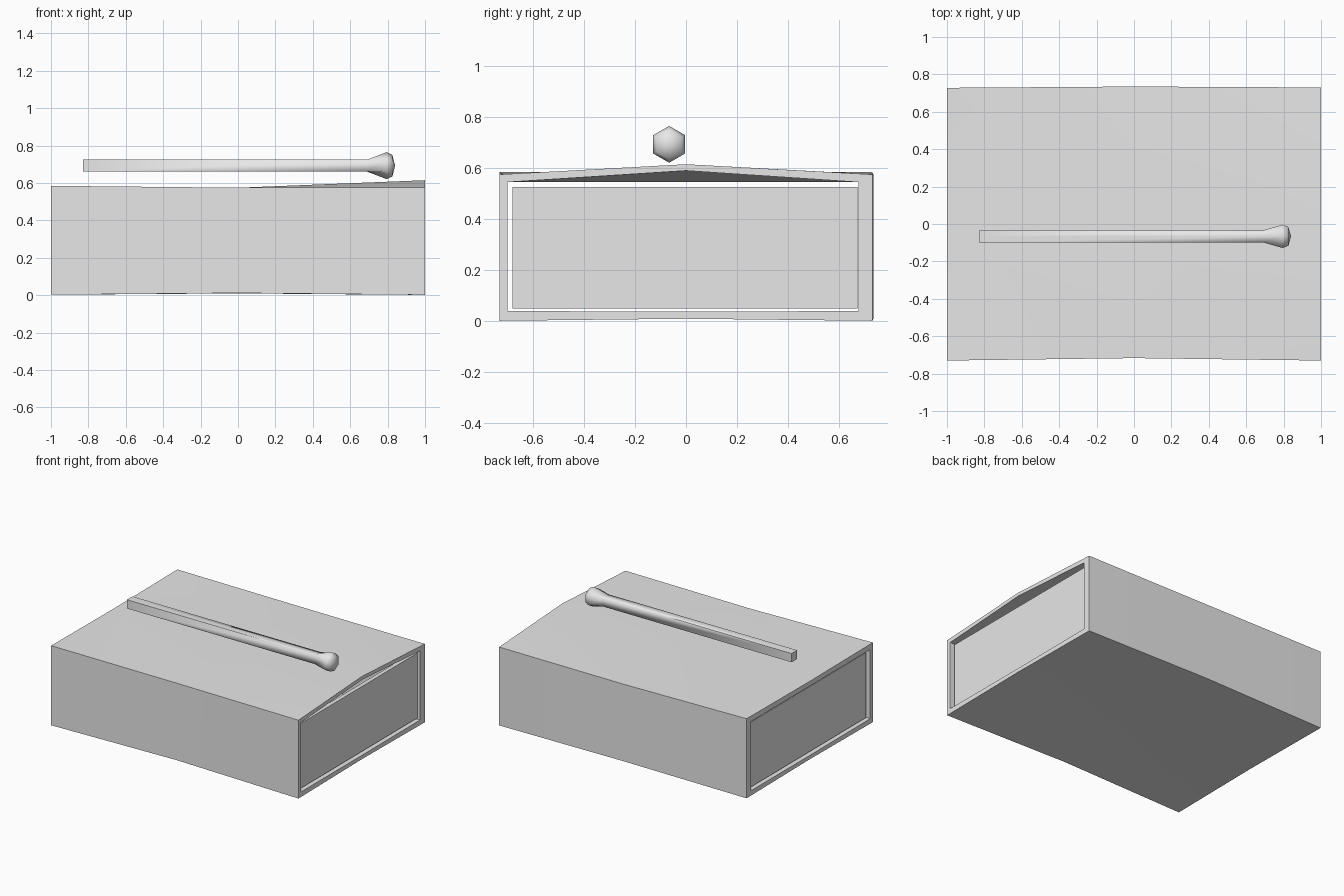
import bpy, bmesh, math

cube = bpy.data.objects.get("Cube")
if cube:
    bpy.data.objects.remove(cube, do_unlink=True)

grey = bpy.data.materials.new("plain grey")
grey.use_nodes = True
grey.diffuse_color = (0.8, 0.8, 0.8, 1)
grey.node_tree.nodes["Principled BSDF"].inputs["Base Color"].default_value = (0.8, 0.8, 0.8, 1)


def finish(name, bm, angle):
    bmesh.ops.recalc_face_normals(bm, faces=bm.faces)
    mesh = bpy.data.meshes.new(name)
    bm.to_mesh(mesh)
    bm.free()
    mesh.materials.append(grey)
    obj = bpy.data.objects.new(name, mesh)
    bpy.context.collection.objects.link(obj)
    bpy.ops.object.select_all(action='DESELECT')
    obj.select_set(True)
    bpy.context.view_layer.objects.active = obj
    bpy.ops.object.shade_smooth_by_angle(angle=math.radians(angle))
    return obj


def bridge(bm, a, b):
    n = len(a)
    for i in range(n):
        j = (i + 1) % n
        bm.faces.new((a[i], a[j], b[j], b[i]))


def loft(bm, sections):
    """Skin a list of closed rings of points."""
    rings = [[bm.verts.new(p) for p in s] for s in sections]
    for a, b in zip(rings, rings[1:]):
        bridge(bm, a, b)
    return rings


# Sleeve: open tube of card, slightly warped, roof lifted at one end
def sleeve_ring(x, front, back, floor, side_top, ridge):
    return [(x, front, floor), (x, 0, 0.01), (x, back, floor),
            (x, back, side_top), (x, 0, ridge), (x, front, side_top)]


bm = bmesh.new()
outer = loft(bm, [sleeve_ring(-1, -0.73, 0.728, 0.003, 0.585, 0.58),
                  sleeve_ring(0, -0.717, 0.735, 0.012, 0.575, 0.575),
                  sleeve_ring(1, -0.73, 0.73, 0.002, 0.575, 0.615)])
inner = loft(bm, [sleeve_ring(x, -0.7, 0.675, 0.04, 0.545, r)
                  for x, r in ((-1, 0.545), (0, 0.545), (1, 0.59))])
for ring in inner:
    ring[1].co.z = 0.038
for end in (0, -1):
    bridge(bm, outer[end], inner[end])
finish("sleeve", bm, 20)


# Tray: open-topped drawer inside the sleeve
bm = bmesh.new()


def rect(x, front, back, z):
    return [(-x, front, z), (x, front, z), (x, back, z), (-x, back, z)]


rings = loft(bm, [rect(0.98, -0.68, 0.672, 0.05), rect(0.98, -0.68, 0.672, 0.525),
                  rect(0.95, -0.65, 0.642, 0.525), rect(0.95, -0.65, 0.642, 0.08)])
bm.faces.new(rings[0])
bm.faces.new(rings[-1])
finish("tray", bm, 30)


# Match: square stick flowing into a six-sided rounded head
CY, CZ = -0.066, 0.693


def stick_ring(x):
    s = 0.032
    return [(x, CY + y * s, CZ + z * s)
            for y, z in ((0, 1), (1, 1), (1, -1), (0, -1), (-1, -1), (-1, 1))]


def head_ring(x, r):
    return [(x, CY + r * math.sin(i * math.pi / 3), CZ + r * math.cos(i * math.pi / 3))
            for i in range(6)]


bm = bmesh.new()
rings = loft(bm, [stick_ring(-0.83), stick_ring(0.69),
                  head_ring(0.795, 0.072), head_ring(0.825, 0.058)])
bm.faces.new(rings[0])
tip = bm.verts.new((0.84, CY, CZ))
for i, v in enumerate(rings[-1]):
    bm.faces.new((v, rings[-1][(i + 1) % 6], tip))
finish("match", bm, 70)
